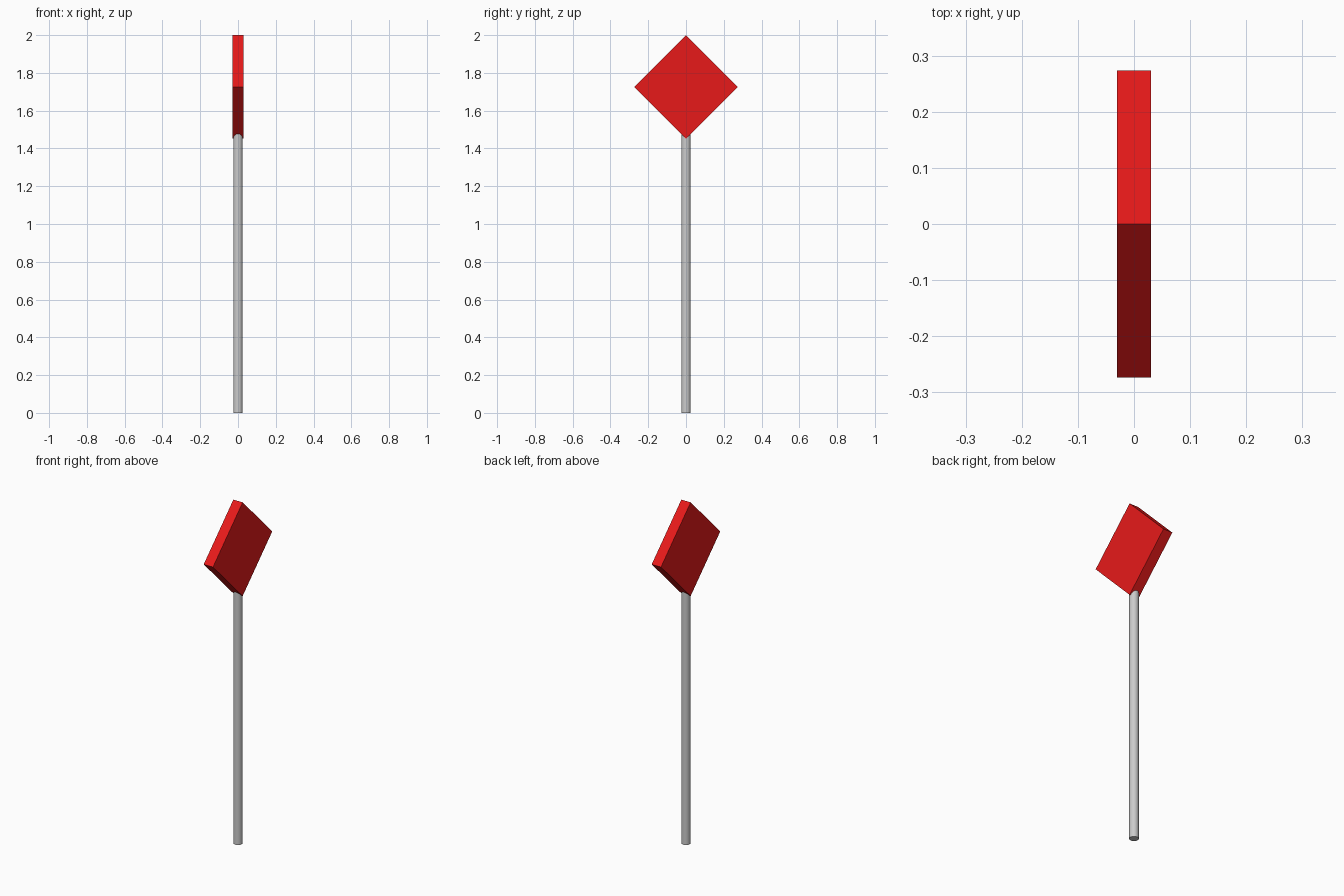
import bpy
import math

if "Cube" in bpy.data.objects:
    bpy.data.objects.remove(bpy.data.objects["Cube"])

# Pole: round post standing on the ground, its top buried in the panel
POLE_HEIGHT = 1.5
bpy.ops.mesh.primitive_cylinder_add(vertices=32, radius=0.025, depth=POLE_HEIGHT,
                                    location=(0, 0, POLE_HEIGHT / 2))
pole = bpy.context.object
pole.name = "pole"
bpy.ops.object.shade_smooth_by_angle(angle=math.radians(30))

# Sign panel: square slab turned onto its corner, facing along x
HALF_DIAGONAL = 0.274
SIDE = HALF_DIAGONAL * math.sqrt(2)
bpy.ops.mesh.primitive_cube_add(size=1, location=(0, 0, 2 - HALF_DIAGONAL),
                                rotation=(math.radians(45), 0, 0))
panel = bpy.context.object
panel.name = "sign_panel"
panel.scale = (0.06, SIDE, SIDE)

# Red paint for the panel
red = bpy.data.materials.new("red_paint")
red.diffuse_color = (0.8, 0.01, 0.01, 1)
red.use_nodes = True
red.node_tree.nodes["Principled BSDF"].inputs["Base Color"].default_value = red.diffuse_color
panel.data.materials.append(red)
